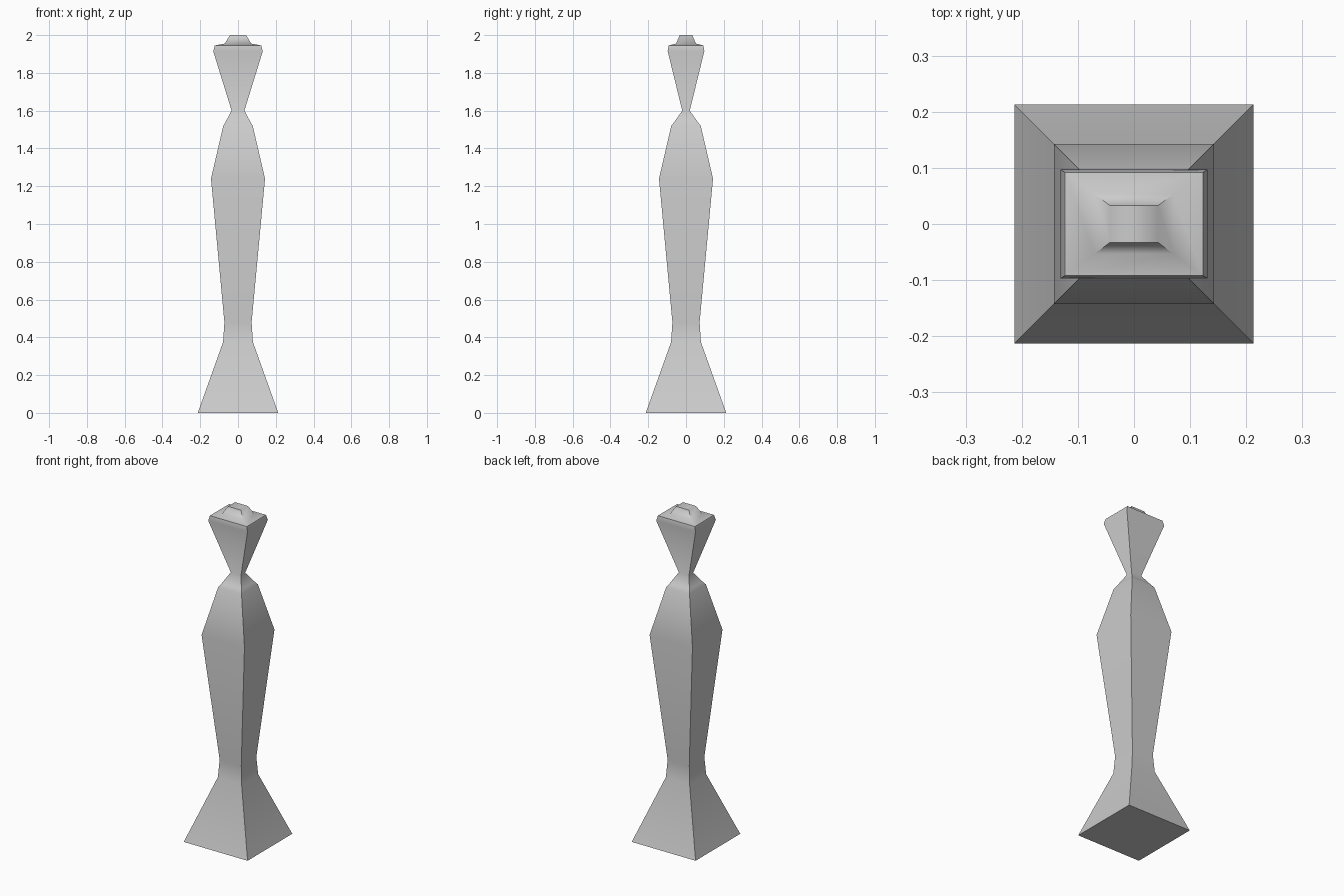
import bpy, bmesh, math

if "Cube" in bpy.data.objects:
    bpy.data.objects.remove(bpy.data.objects["Cube"])

# Stacked rectangular sections: height, half width x, half depth y
PROFILE = [
    (0.0, 0.213, 0.213),    # flared foot
    (0.375, 0.079, 0.079),  # ankle
    (0.48, 0.072, 0.072),
    (1.24, 0.143, 0.143),   # widest part of the body
    (1.52, 0.078, 0.078),   # shoulder
    (1.54, 0.066, 0.062),
    (1.60, 0.034, 0.020),   # neck
    (1.915, 0.131, 0.097),  # head rim
    (1.945, 0.123, 0.092),
    (1.955, 0.070, 0.053),  # cap
    (2.0, 0.043, 0.033),
]


def loft(name, sections):
    bm = bmesh.new()
    rings = []
    for z, hx, hy in sections:
        rings.append([bm.verts.new((sx * hx, sy * hy, z))
                      for sx, sy in ((-1, -1), (1, -1), (1, 1), (-1, 1))])
    for a, b in zip(rings, rings[1:]):
        for i in range(4):
            j = (i + 1) % 4
            bm.faces.new((a[i], a[j], b[j], b[i]))
    bm.faces.new(rings[0][::-1])
    bm.faces.new(rings[-1])
    bmesh.ops.recalc_face_normals(bm, faces=bm.faces)
    mesh = bpy.data.meshes.new(name)
    bm.to_mesh(mesh)
    bm.free()
    obj = bpy.data.objects.new(name, mesh)
    bpy.context.collection.objects.link(obj)
    return obj


# Whole statuette as one continuous four-sided surface
statuette = loft("statuette", PROFILE)
bpy.context.view_layer.objects.active = statuette
statuette.select_set(True)
bpy.ops.object.shade_smooth_by_angle(angle=math.radians(60))
